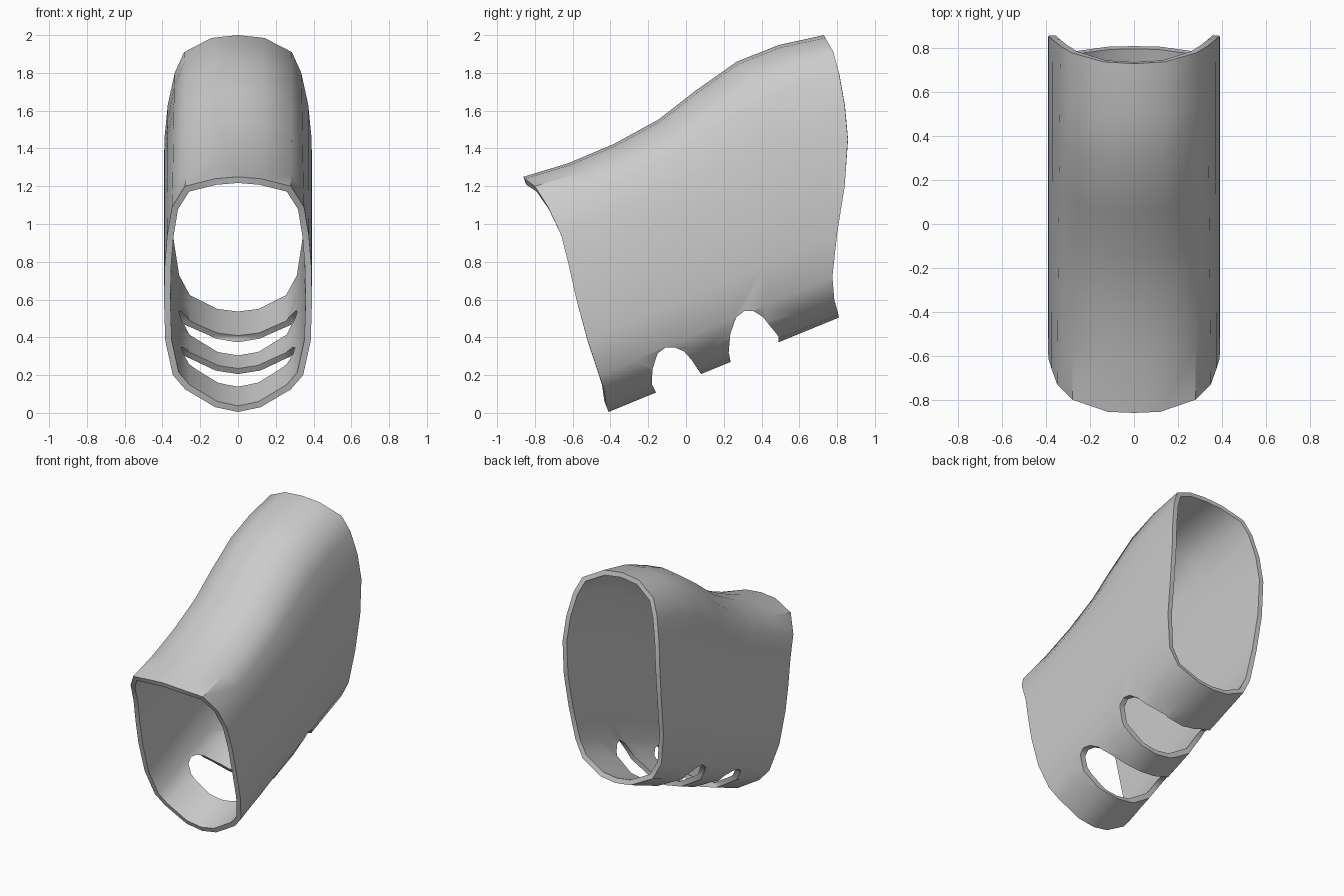
import bpy, bmesh

if "Cube" in bpy.data.objects:
    bpy.data.objects.remove(bpy.data.objects["Cube"])

# Half rims from top centre to bottom centre: (x, y, z)
front = [(0, -.86, 1.25), (.12, -.855, 1.24), (.28, -.80, 1.20), (.35, -.73, 1.09),
         (.375, -.66, .94), (.388, -.62, .78), (.392, -.58, .60), (.385, -.52, .38),
         (.345, -.46, .20), (.28, -.435, .125), (.12, -.42, .03), (0, -.41, .005)]
back = [(0, .73, 2.0), (.14, .738, 1.985), (.285, .78, 1.91), (.335, .81, 1.80),
        (.372, .84, 1.63), (.39, .857, 1.45), (.392, .84, 1.20), (.38, .80, .95),
        (.345, .775, .72), (.28, .785, .60), (.12, .807, .52), (0, .81, .505)]
# Height offsets of the saddle-shaped top along the length, and how it fades down the sides
steps = [0, .15, .3, .45, .57, .71, .85, 1]
bump = [0, -.04, -.052, -.034, .025, .077, .06, 0]
fade = [1, 1, .9, .6, .25] + [0] * 7


def apply_modifier(obj, kind, **settings):
    mod = obj.modifiers.new(kind.title(), kind)
    for key, value in settings.items():
        setattr(mod, key, value)
    bpy.ops.object.select_all(action='DESELECT')
    bpy.context.view_layer.objects.active = obj
    obj.select_set(True)
    bpy.ops.object.modifier_apply(modifier=mod.name)


def make_object(name, bm):
    mesh = bpy.data.meshes.new(name)
    bm.to_mesh(mesh)
    bm.free()
    obj = bpy.data.objects.new(name, mesh)
    bpy.context.collection.objects.link(obj)
    return obj


# Sleeve skin lofted from the front rim to the back rim
bm = bmesh.new()
rings = []
for t, b in zip(steps, bump):
    half = []
    for p, q, w in zip(front, back, fade):
        x, y, z = (u + (v - u) * t for u, v in zip(p, q))
        half.append((x, y, z + b * w))
    full = half + [(-x, y, z) for x, y, z in half[-2:0:-1]]
    rings.append([bm.verts.new(c) for c in full])
n = len(rings[0])
for r, s in zip(rings, rings[1:]):
    for k in range(n):
        m = (k + 1) % n
        bm.faces.new((r[k], r[m], s[m], s[k]))
sleeve = make_object("sleeve", bm)
apply_modifier(sleeve, 'SOLIDIFY', thickness=.034, offset=-1, use_even_offset=True)

# Two slots across the underside, as (y, z) outlines cut straight through
slots = [
    [(-.155, -.1), (-.155, .10), (-.18, .15), (-.178, .23), (-.15, .315), (-.11, .345),
     (-.06, .347), (-.01, .325), (.03, .28), (.09, .19), (.09, -.1)],
    [(.24, 0), (.238, .26), (.226, .32), (.235, .42), (.265, .505), (.31, .54),
     (.36, .538), (.41, .505), (.445, .46), (.49, .405), (.49, 0)],
]
for outline in slots:
    bm = bmesh.new()
    face = bm.faces.new([bm.verts.new((-.6, y, z)) for y, z in outline])
    ext = bmesh.ops.extrude_face_region(bm, geom=[face])
    bmesh.ops.translate(bm, vec=(1.2, 0, 0),
                        verts=[v for v in ext['geom'] if isinstance(v, bmesh.types.BMVert)])
    bmesh.ops.recalc_face_normals(bm, faces=bm.faces)
    cutter = make_object("slot_cutter", bm)
    cutter.hide_render = True
    apply_modifier(sleeve, 'BOOLEAN', operation='DIFFERENCE', solver='EXACT', object=cutter)
    bpy.data.objects.remove(cutter, do_unlink=True)

bpy.ops.object.select_all(action='DESELECT')
sleeve.select_set(True)
bpy.context.view_layer.objects.active = sleeve
bpy.ops.object.shade_smooth_by_angle(angle=.7)
